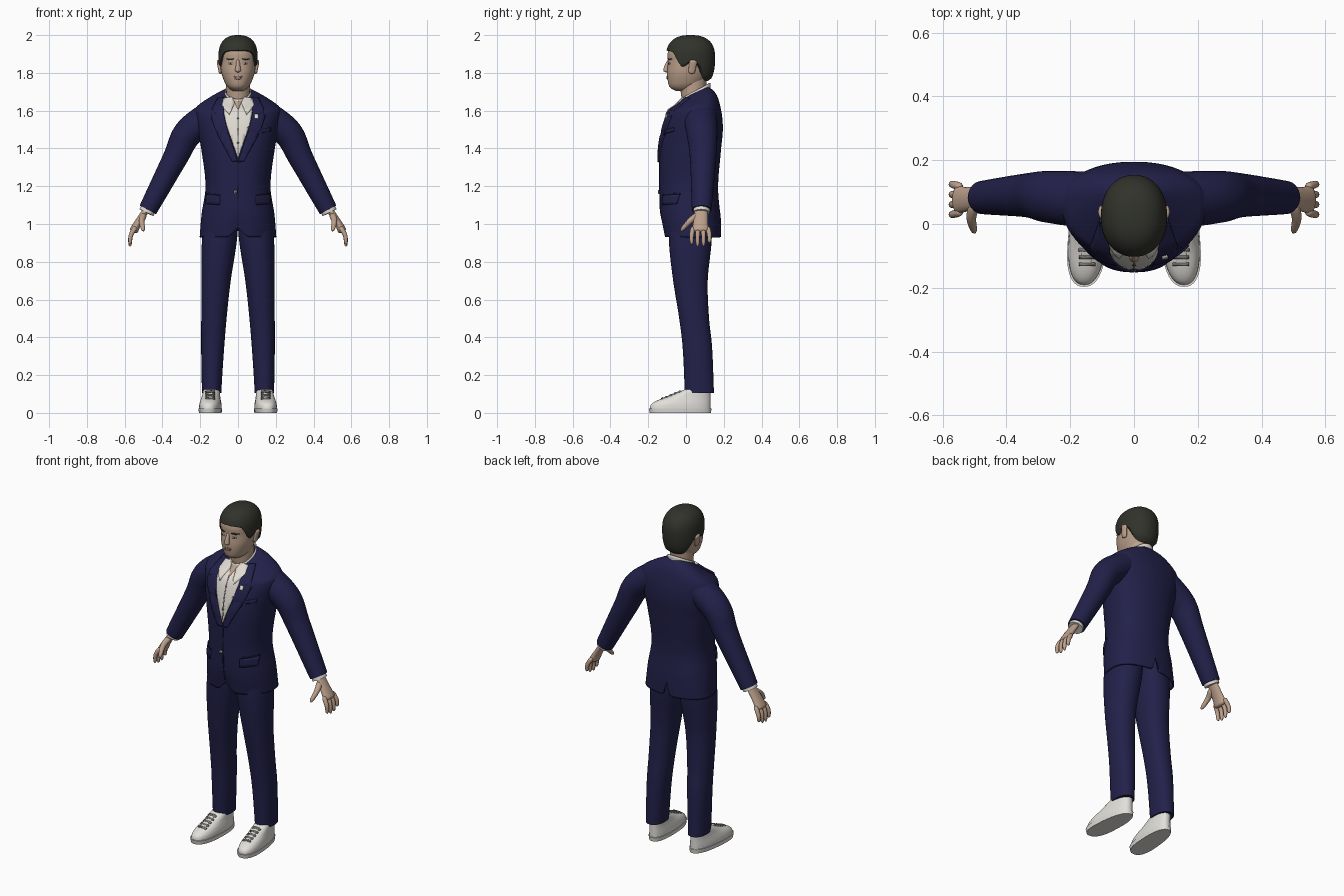
import bpy, bmesh, math
from mathutils import Vector
from mathutils.bvhtree import BVHTree

if "Cube" in bpy.data.objects:
    bpy.data.objects.remove(bpy.data.objects["Cube"])


def material(name, red, green, blue):
    mat = bpy.data.materials.new(name)
    mat.use_nodes = True
    color = (red, green, blue, 1)
    mat.diffuse_color = color
    mat.node_tree.nodes["Principled BSDF"].inputs["Base Color"].default_value = color
    return mat


NAVY = material("navy cloth", 0.016, 0.015, 0.068)
DARK = material("dark navy trim", 0.009, 0.009, 0.035)
SKIN = material("skin", 0.5, 0.35, 0.26)
LIP = material("lip", 0.36, 0.21, 0.16)
HAIR = material("dark hair", 0.03, 0.032, 0.024)
SHIRT = material("off white shirt", 0.74, 0.7, 0.64)
SHOE = material("white shoe", 0.76, 0.74, 0.7)
LACE = material("grey lace", 0.22, 0.21, 0.2)
SIDES = ((1, "left"), (-1, "right"))


def finish(name, bm, mat, thickness=0, offset=0):
    bmesh.ops.recalc_face_normals(bm, faces=bm.faces)
    mesh = bpy.data.meshes.new(name)
    bm.to_mesh(mesh)
    tree = BVHTree.FromBMesh(bm)
    bm.free()
    mesh.materials.append(mat)
    mesh.polygons.foreach_set("use_smooth", [True] * len(mesh.polygons))
    mesh.set_sharp_from_angle(angle=math.radians(50))
    obj = bpy.data.objects.new(name, mesh)
    bpy.context.collection.objects.link(obj)
    if thickness:
        solid = obj.modifiers.new("thickness", "SOLIDIFY")
        solid.thickness, solid.offset = thickness, offset
    return tree


def sample(rows, t):
    """Smooth interpolation of rows keyed by their first column."""
    count = len(rows)
    i = max([k for k in range(count - 1) if rows[k][0] <= t] or [0])
    start, end = rows[i], rows[i + 1]
    step = end[0] - start[0]
    u = (t - start[0]) / step

    def slope(k, col):
        before, after = rows[max(k - 1, 0)], rows[min(k + 1, count - 1)]
        return step * (after[col] - before[col]) / (after[0] - before[0])

    return [(1 + 2 * u) * (1 - u) ** 2 * start[col] + u * (1 - u) ** 2 * slope(i, col)
            + u * u * (3 - 2 * u) * end[col] + u * u * (u - 1) * slope(i + 1, col)
            for col in range(1, len(start))]


def grid(name, rows, sides, point, mat, caps=(True, True), **solid):
    """Stacked closed rings; point(t, angle) has angle 0 at the front."""
    bm = bmesh.new()
    rings = [[bm.verts.new(point(j / (rows - 1), math.tau * i / sides)) for i in range(sides)]
             for j in range(rows)]
    for low, high in zip(rings, rings[1:]):
        for i in range(sides):
            bm.faces.new((low[i - 1], low[i], high[i], high[i - 1]))
    for ring, cap in zip((rings[0], rings[-1]), caps):
        if cap:
            bm.faces.new(ring)
    return finish(name, bm, mat, **solid)


def section(angle, half_width, front, back, power=2.0, mid=0.5):
    """Rounded outline, widest at the fraction mid from front to back."""
    s, c = (math.copysign(abs(v) ** (2 / power), v) for v in (math.sin(angle), math.cos(angle)))
    center = front + (back - front) * mid
    return half_width * s, center - c * (center - front if c > 0 else back - center)


def loft(name, table, mat, rows=30, sides=40, power=2.0, mid=0.5, side=1, warp=None, **options):
    """Body through rows of height, half width, front and back."""
    bottom, top = table[0][0], table[-1][0]

    def point(t, angle):
        z = bottom + (top - bottom) * t
        x, y = section(angle, *sample(table, z), power, mid)
        if warp:
            x, y, z = warp(x, y, z)
        return side * x, y, z

    return grid(name, rows, sides, point, mat, **options)


def tube(name, path, radii, mat, side=1, flat=1.0, rounded=True, rows=18, sides=20):
    """Tapering oval tube along a smooth path."""
    table = [(i, *p) for i, p in enumerate(path)]
    last = len(path) - 1

    def at(t):
        return Vector(sample(table, min(max(t, 0), 1) * last))

    def point(t, angle):
        radius = radii[0] + (radii[1] - radii[0]) * t ** 1.6
        if rounded:
            radius *= max(0.1, 1 - abs(2 * t - 1) ** 8) ** 0.5
        along = (at(t + 0.01) - at(t - 0.01)).normalized()
        across = along.cross(Vector((0, 1, 0))).normalized()
        p = at(t) + radius * (across * math.cos(angle) + along.cross(across) * flat * math.sin(angle))
        return side * p.x, p.y, p.z

    return grid(name, rows, sides, point, mat)


def panel(name, outline, tree, mat, height=0.004, side=1, down=False):
    """Flat outline laid on a surface from the front, or from above."""
    bm = bmesh.new()
    bm.faces.new([bm.verts.new((side * x, 0, v)) for x, v in outline])
    bmesh.ops.triangulate(bm, faces=bm.faces)
    step = 0.02
    for axis in (Vector((1, 0, 0)), Vector((0, 0, 1))):
        spots = [vert.co.dot(axis) / step for vert in bm.verts]
        for k in range(math.ceil(min(spots)), math.ceil(max(spots))):
            bmesh.ops.bisect_plane(bm, geom=bm.verts[:] + bm.edges[:] + bm.faces[:],
                                   plane_co=axis * k * step, plane_no=axis)
    for vert in bm.verts:
        x, _, v = vert.co
        start, ray = ((x, v, 1), (0, 0, -1)) if down else ((x, -1, v), (0, 1, 0))
        hit = tree.ray_cast(Vector(start), Vector(ray))[0]
        vert.co = hit or tree.find_nearest(Vector(start))[0]
    finish(name, bm, mat, thickness=2 * height)


def disc(x, z, rx, rz=None, count=12):
    angles = [math.tau * i / count for i in range(count)]
    return [(x + rx * math.cos(a), z + (rz or rx) * math.sin(a)) for a in angles]


def strip(x, z, width, height, rise=0.0):
    return [(x, z), (x + width, z + rise), (x + width, z + rise + height), (x, z + height)]


# Jacket body with front cutaway, back vent and sloping neckline
def jacket_warp(x, y, z):
    if z < 1.08:
        lift = max(0, 0.05 - abs(x)) if y < 0 else max(0, 0.09 - 4 * abs(x)) if y > 0.1 else 0
        z += lift * (1.08 - z) / 0.15
    if z > 1.6:
        z += (y - 0.06) * 0.45 * min(1, (z - 1.6) / 0.1)
    return x, y, z


jacket = loft("jacket_body", [
    (0.93, 0.203, -0.115, 0.185), (1.05, 0.193, -0.135, 0.18), (1.2, 0.172, -0.14, 0.17),
    (1.4, 0.195, -0.14, 0.186), (1.5, 0.215, -0.125, 0.195), (1.58, 0.228, -0.1, 0.19),
    (1.62, 0.218, -0.075, 0.18), (1.66, 0.155, -0.045, 0.16), (1.7, 0.075, -0.01, 0.12)],
    NAVY, rows=70, sides=80, power=2.25, mid=0.58, warp=jacket_warp, caps=(False, True),
    thickness=0.01, offset=-1)

# Shirt front, open throat and jacket details
panel("shirt_front", [(-0.085, 1.64), (-0.05, 1.665), (0.05, 1.665), (0.085, 1.64),
                      (0.06, 1.52), (0, 1.35), (-0.06, 1.52)], jacket, SHIRT)
panel("throat_skin", [(-0.03, 1.665), (0.03, 1.665), (0, 1.6)], jacket, SKIN, 0.006)
panel("shirt_placket", strip(-0.003, 1.37, 0.006, 0.23), jacket, LACE, 0.0045)
for z in (1.43, 1.5, 1.56):
    panel("shirt_button", disc(0, z, 0.006), jacket, LACE, 0.006)
panel("jacket_front_edge", strip(-0.003, 1, 0.006, 0.34), jacket, DARK, 0.002)
panel("jacket_button", disc(-0.014, 1.17, 0.01), jacket, LACE, 0.008)
panel("breast_pocket", strip(0.1, 1.475, 0.07, 0.02, 0.015), jacket, NAVY, 0.006)
panel("lapel_pin", strip(0.085, 1.555, 0.017, 0.023), jacket, SHIRT, 0.014)
for side, word in SIDES:
    panel(f"{word}_collar_wing", [(0.03, 1.665), (0.075, 1.66), (0.083, 1.62), (0.045, 1.575),
                                  (0.018, 1.635)], jacket, SHIRT, 0.011, side)
    panel(f"{word}_lapel", [(0.075, 1.665), (0.105, 1.665), (0.135, 1.6), (0.112, 1.585),
                            (0.14, 1.565), (0.11, 1.48), (0.03, 1.33), (0, 1.33),
                            (0.05, 1.48), (0.075, 1.58)], jacket, NAVY, 0.01, side)
    panel(f"{word}_pocket_flap", strip(0.095, 1.1, 0.07, 0.05, 0.006), jacket, NAVY, 0.008, side)
    panel(f"{word}_pocket_slit", strip(0.095, 1.15, 0.07, 0.008, 0.006), jacket, DARK, side=side)

# Neck and standing shirt collar
loft("neck", [(1.6, 0.06, -0.015, 0.1), (1.79, 0.064, -0.04, 0.11)], SKIN, rows=12)


def collar_point(t, angle):
    x, y = section(angle, 0.074 - 0.008 * t, -0.03, 0.126)
    return x, y, 1.66 + (y - 0.05) * 0.55 + 0.045 * t


grid("shirt_collar", 5, 40, collar_point, SHIRT, caps=(False, False), thickness=0.006)

# Head, nose, ears and painted face
head = loft("head", [
    (1.705, 0.03, -0.055, 0.04), (1.72, 0.05, -0.082, 0.06), (1.745, 0.068, -0.094, 0.09),
    (1.8, 0.088, -0.1, 0.12), (1.86, 0.095, -0.096, 0.14), (1.91, 0.095, -0.096, 0.14),
    (1.95, 0.08, -0.075, 0.125), (1.98, 0.03, -0.01, 0.06)],
    SKIN, rows=44, sides=48, power=2.15)
tube("nose", [(0, -0.085, 1.875), (0, -0.101, 1.84), (0, -0.106, 1.803)], (0.008, 0.018), SKIN)
panel("upper_lip", disc(0, 1.78, 0.025, 0.004), head, LIP, 0.003)
panel("lower_lip", disc(0, 1.772, 0.019, 0.006), head, LIP)
for side, word in SIDES:
    panel(f"{word}_eye", disc(0.038, 1.85, 0.013, 0.005), head, SHIRT, 0.002, side)
    panel(f"{word}_iris", disc(0.038, 1.85, 0.0045), head, HAIR, 0.003, side)
    panel(f"{word}_eyebrow", disc(0.04, 1.873, 0.021, 0.004), head, HAIR, 0.003, side)
    tube(f"{word}_ear", [(0.092, 0.028, 1.795), (0.104, 0.04, 1.868)], (0.009, 0.011),
         SKIN, side, flat=2)

# Hair dome whose lower edge follows forehead, sideburn, ear and nape
HAIRLINE = [(0, 1.915), (0.8, 1.9), (1.2, 1.83), (1.7, 1.855), (2.3, 1.77), (3.2, 1.755)]


def hair_point(t, angle):
    low = sample(HAIRLINE, min(angle, math.tau - angle))[0]
    z = low + (2 - low) * (1 - (1 - t) ** 2)
    reach = abs(z - 1.88) / (0.12 if z > 1.88 else 0.17)
    size = max(1 - reach ** 2.5, 0.001) ** 0.4
    if t == 0:
        size *= 0.88
    x, y = section(angle, 0.104 * size, -0.13 * size, 0.13 * size, 2.15)
    return x, y + 0.024, z


grid("hair", 32, 64, hair_point, HAIR)


def leg_center(x, y, z):
    return x + 0.14 - 0.05 * z * z, y, z


def toe_out(x, y, z):
    return x + 0.143 - 0.07 * y, y, z


for side, word in SIDES:
    # Sleeve, cuff and hand
    tube(f"{word}_sleeve", [(0.14, 0.075, 1.575), (0.265, 0.085, 1.48), (0.335, 0.09, 1.345),
                            (0.477, 0.083, 1.075)], (0.083, 0.049), NAVY, side,
         flat=1.06, rounded=False, rows=36, sides=28)
    tube(f"{word}_cuff", [(0.465, 0.083, 1.1), (0.485, 0.082, 1.06)], (0.042, 0.041),
         SHIRT, side, flat=1.06, rounded=False, rows=3)
    tube(f"{word}_palm", [(0.47, 0.083, 1.1), (0.53, 0.077, 1.005), (0.556, 0.077, 0.955)],
         (0.017, 0.025), SKIN, side, flat=2)
    for i in range(4):
        y = 0.038 + 0.026 * i
        spread = y + (y - 0.077) * 0.2
        tip = 0.88 + 0.007 * (i - 1.3) ** 2
        tube(f"{word}_finger_{i}", [(0.542, y, 0.985), (0.567, spread, 0.94), (0.572, spread, tip)],
             (0.013, 0.009), SKIN, side)
    tube(f"{word}_thumb", [(0.498, 0.065, 1.05), (0.51, 0.02, 1.015), (0.5, -0.028, 0.963)],
         (0.018, 0.01), SKIN, side)

    # Trouser leg
    loft(f"{word}_trouser_leg", [
        (0.105, 0.051, -0.006, 0.148), (0.35, 0.061, -0.018, 0.138), (0.5, 0.067, -0.036, 0.122),
        (0.7, 0.077, -0.068, 0.115), (0.9, 0.092, -0.09, 0.135), (1.06, 0.09, -0.09, 0.14)],
        NAVY, rows=44, power=2.2, side=side, warp=leg_center)

    # Shoe with sole, tongue and laces, toes turned slightly out
    loft(f"{word}_sole", [(0, 0.058, -0.192, 0.132), (0.024, 0.061, -0.197, 0.135)],
         SHOE, rows=4, power=2.4, mid=0.4, side=side, warp=toe_out)
    shoe = loft(f"{word}_shoe", [
        (0.02, 0.058, -0.192, 0.13), (0.045, 0.057, -0.184, 0.13), (0.065, 0.053, -0.155, 0.13),
        (0.085, 0.048, -0.1, 0.13), (0.125, 0.042, -0.005, 0.13)],
        SHOE, rows=22, power=2.3, mid=0.42, side=side, warp=toe_out)
    panel(f"{word}_tongue", strip(0.132, -0.13, 0.032, 0.105), shoe, SHOE, side=side, down=True)
    for i in range(5):
        panel(f"{word}_lace_{i}", strip(0.122, -0.13 + 0.023 * i, 0.05, 0.009), shoe, LACE,
              0.006, side, True)
